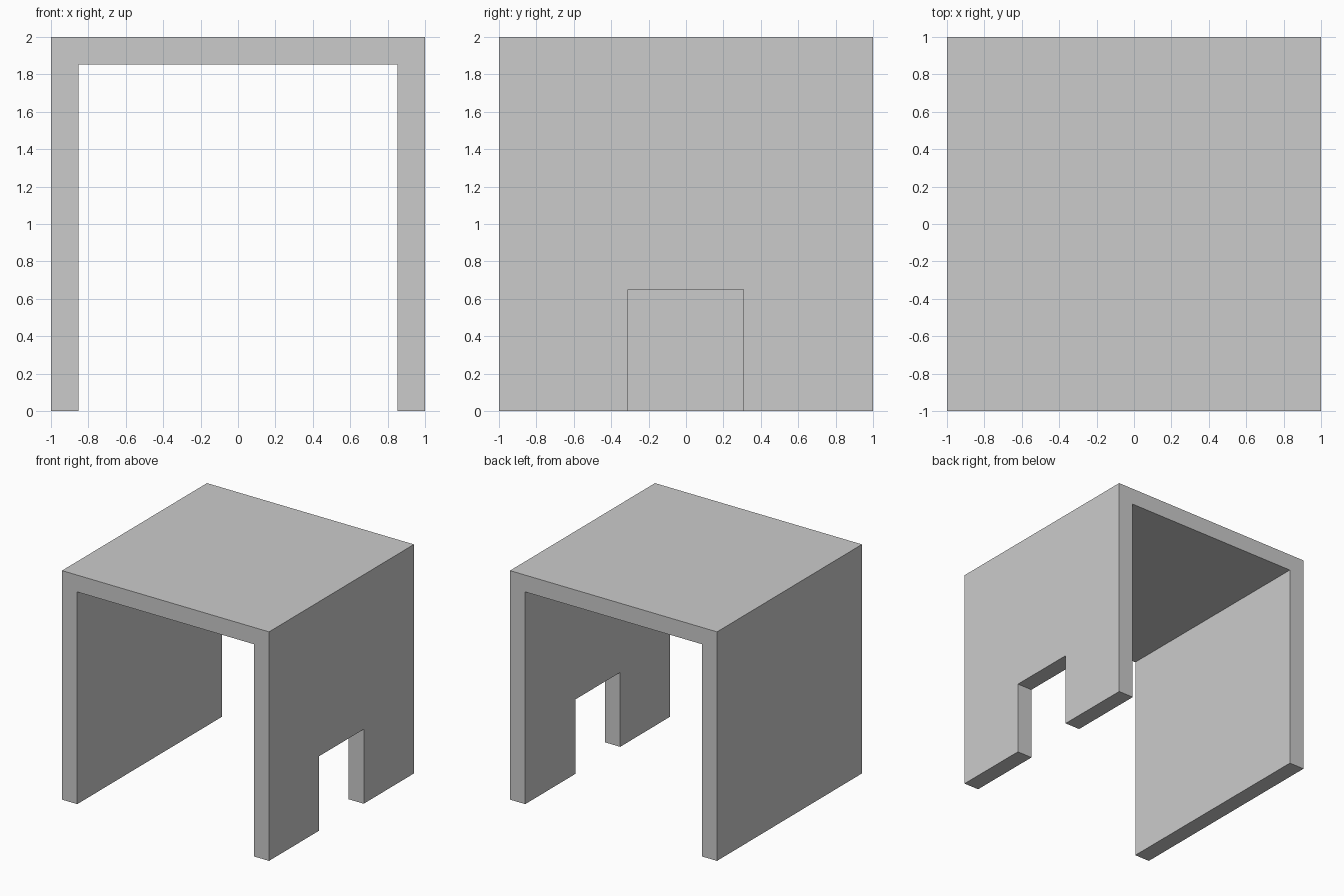
import bpy
import bmesh

if "Cube" in bpy.data.objects:
    bpy.data.objects.remove(bpy.data.objects["Cube"])

WALL = 0.147          # panel thickness
INNER = 1 - WALL      # inner half width

# Open-ended shell: U-shaped profile extruded front to back
profile = [(-1, 0), (-1, 2), (1, 2), (1, 0),
           (INNER, 0), (INNER, 2 - WALL), (-INNER, 2 - WALL), (-INNER, 0)]
bm = bmesh.new()
face = bm.faces.new([bm.verts.new((x, -1, z)) for x, z in profile])
ext = bmesh.ops.extrude_face_region(bm, geom=[face])
verts = [g for g in ext["geom"] if isinstance(g, bmesh.types.BMVert)]
bmesh.ops.translate(bm, verts=verts, vec=(0, 2, 0))
bmesh.ops.recalc_face_normals(bm, faces=bm.faces)
mesh = bpy.data.meshes.new("shell")
bm.to_mesh(mesh)
bm.free()
shell = bpy.data.objects.new("shell", mesh)
bpy.context.collection.objects.link(shell)

# Doorway cutter through the right wall only
y0, y1, top, below = -0.31, 0.307, 0.65, -0.2
bpy.ops.mesh.primitive_cube_add(size=1, location=(0.95, (y0 + y1) / 2, (top + below) / 2))
cutter = bpy.context.object
cutter.name = "doorway_cutter"
cutter.scale = (0.5, y1 - y0, top - below)
cutter.hide_render = True

# Cut the doorway, then drop the cutter
mod = shell.modifiers.new("doorway", 'BOOLEAN')
mod.operation = 'DIFFERENCE'
mod.solver = 'EXACT'
mod.object = cutter
bpy.ops.object.select_all(action='DESELECT')
shell.select_set(True)
bpy.context.view_layer.objects.active = shell
bpy.ops.object.modifier_apply(modifier=mod.name)
bpy.data.objects.remove(cutter)
